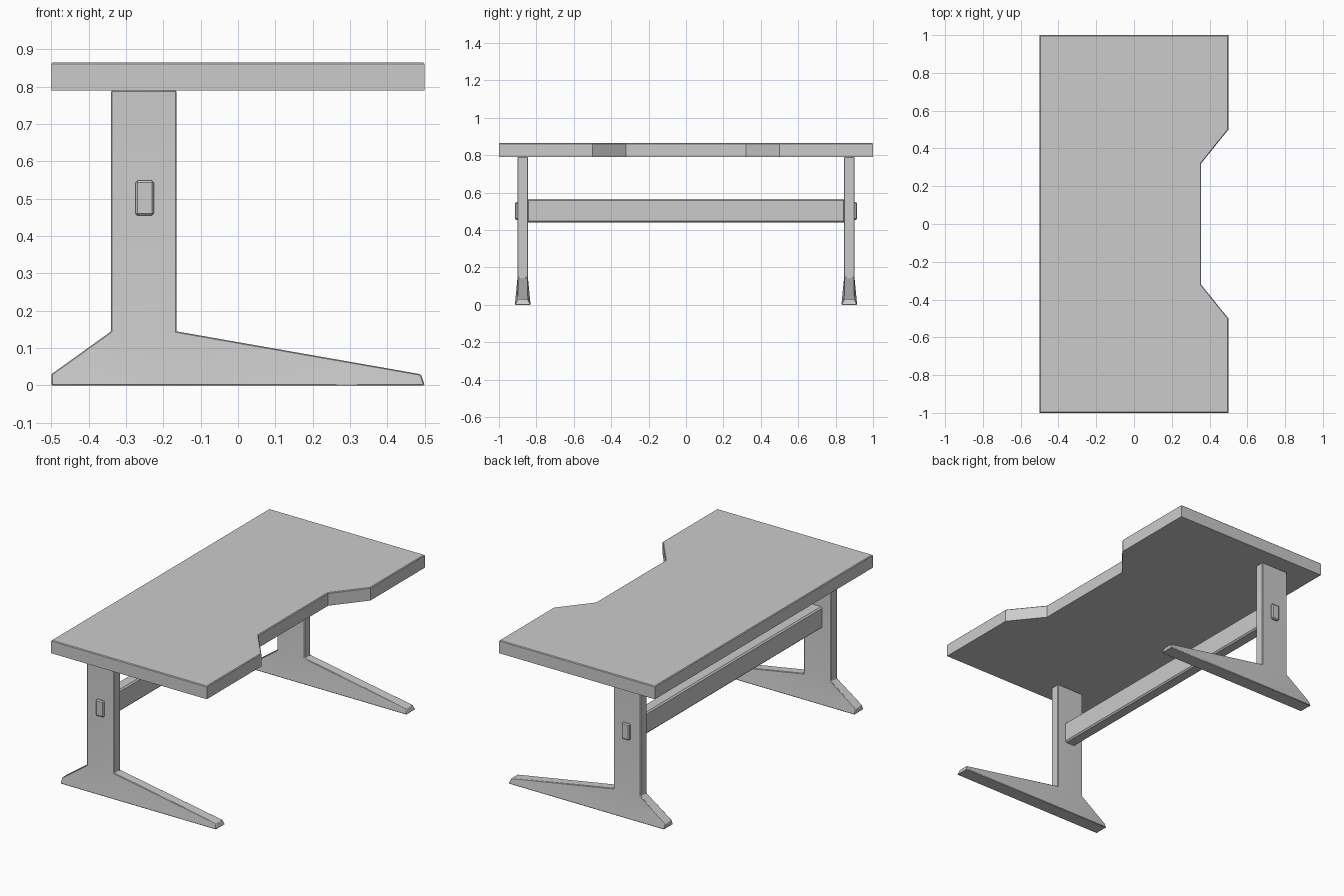
import bpy, bmesh
from mathutils import Vector

if "Cube" in bpy.data.objects:
    bpy.data.objects.remove(bpy.data.objects["Cube"])


def make_object(name, verts, faces, bevel=0.0, mirror=False):
    mesh = bpy.data.meshes.new(name)
    mesh.from_pydata(verts, [], faces)
    bm = bmesh.new()
    bm.from_mesh(mesh)
    bmesh.ops.recalc_face_normals(bm, faces=bm.faces)
    bm.to_mesh(mesh)
    bm.free()
    obj = bpy.data.objects.new(name, mesh)
    bpy.context.collection.objects.link(obj)
    if bevel:
        mod = obj.modifiers.new("edge_chamfer", 'BEVEL')
        mod.width, mod.segments = bevel, 1
        mod.limit_method = 'ANGLE'
        mod.angle_limit = 0.7
    if mirror:
        mod = obj.modifiers.new("mirror_y", 'MIRROR')
        mod.use_axis = (False, True, False)
    return obj


def make_box(name, low, high, bevel=0.0, mirror=False):
    verts = [(x, y, z) for x in (low[0], high[0]) for y in (low[1], high[1])
             for z in (low[2], high[2])]
    faces = [(0, 1, 3, 2), (4, 6, 7, 5), (0, 4, 5, 1),
             (2, 3, 7, 6), (0, 2, 6, 4), (1, 5, 7, 3)]
    return make_object(name, verts, faces, bevel, mirror)


# Tabletop with a notched edge; only the upper rim is chamfered
outline = [(-0.5, -1), (0.5, -1), (0.5, -0.5), (0.355, -0.32),
           (0.355, 0.32), (0.5, 0.5), (0.5, 1), (-0.5, 1)]
n = len(outline)
verts = [(x, y, z) for z in (0.79, 0.865) for x, y in outline]
faces = [tuple(range(n)), tuple(range(n, 2 * n))]
faces += [(i, (i + 1) % n, n + (i + 1) % n, n + i) for i in range(n)]
top = make_object("tabletop", verts, faces)
bm = bmesh.new()
bm.from_mesh(top.data)
rim = [e for e in bm.edges if all(v.co.z > 0.86 for v in e.verts)]
bmesh.ops.bevel(bm, geom=rim, offset=0.004, segments=1, affect='EDGES')
bm.to_mesh(top.data)
bm.free()

# Legs: column and flared foot in one profile, wider where it meets the floor
profile = [(-0.5, 0), (-0.34, 0), (-0.165, 0), (0.5, 0), (0.49, 0.03),
           (-0.165, 0.145), (-0.165, 0.79), (-0.34, 0.79),
           (-0.34, 0.145), (-0.5, 0.03)]
n = len(profile)
verts = []
for side in (-1, 1):
    for x, z in profile:
        half = 0.042 if z == 0 else 0.028
        verts.append((x, -0.873 + side * half, z))
quads = [(0, 1, 8, 9), (1, 2, 5, 8), (2, 3, 4, 5), (8, 5, 6, 7)]
faces = quads + [tuple(i + n for i in q) for q in quads]
faces += [(i, (i + 1) % n, n + (i + 1) % n, n + i) for i in range(n)]
legs = make_object("legs", verts, faces, bevel=0.003, mirror=True)
bpy.context.view_layer.objects.active = legs
legs.select_set(True)
bpy.ops.object.shade_smooth_by_angle(angle=0.5)

# Long stretcher beam between the legs
make_box("stretcher_beam", (-0.285, -0.85, 0.44), (-0.215, 0.85, 0.565), bevel=0.008)

# Tenon ends showing through the outside of each leg
make_box("tenon_ends", (-0.275, -0.915, 0.455), (-0.225, -0.86, 0.549),
         bevel=0.006, mirror=True)
